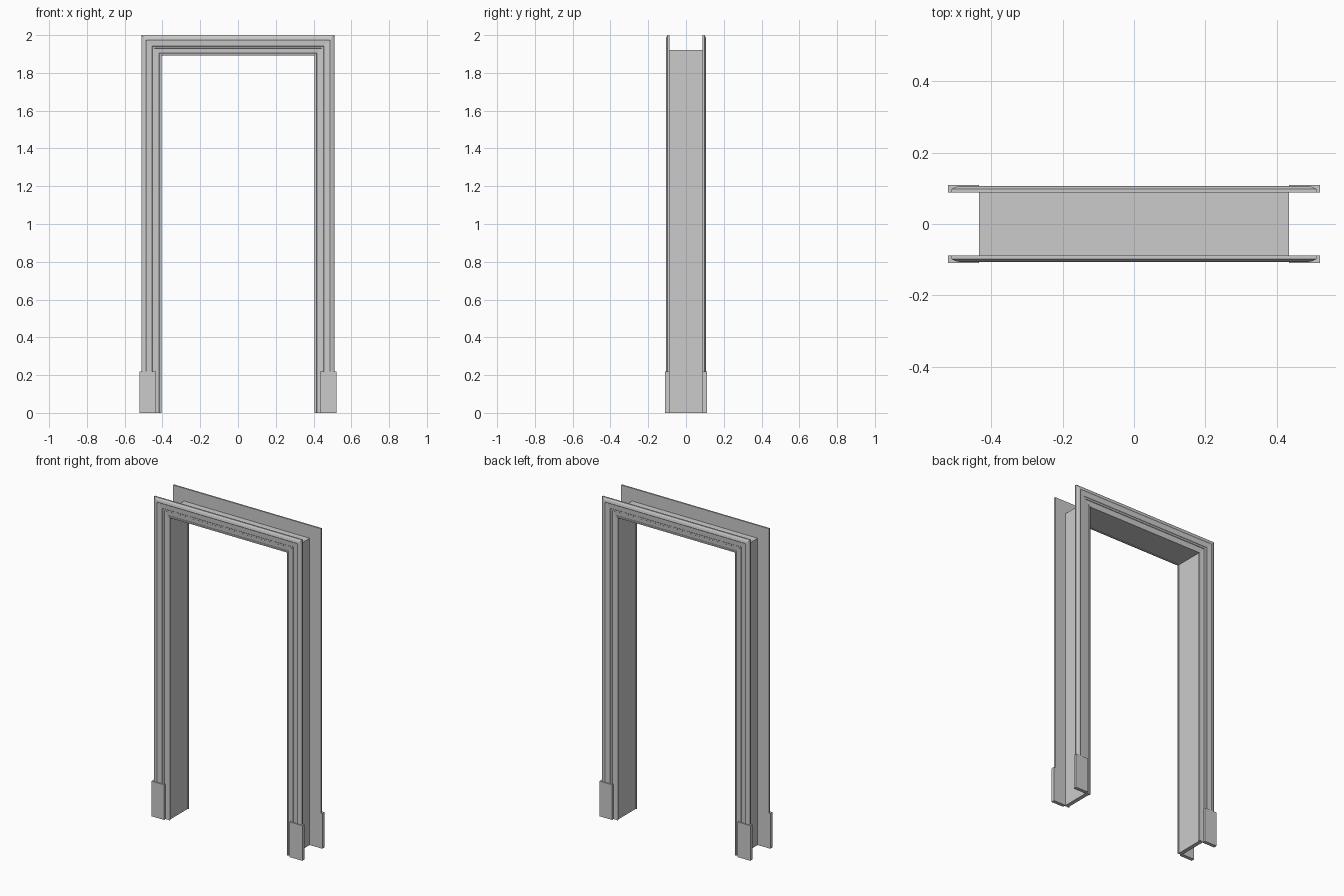
import bpy, bmesh

if "Cube" in bpy.data.objects:
    bpy.data.objects.remove(bpy.data.objects["Cube"])


def make_object(name, bm):
    bmesh.ops.recalc_face_normals(bm, faces=bm.faces)
    me = bpy.data.meshes.new(name)
    bm.to_mesh(me)
    bm.free()
    ob = bpy.data.objects.new(name, me)
    bpy.context.collection.objects.link(ob)
    return ob


def box(name, lo, hi):
    bm = bmesh.new()
    bmesh.ops.create_cube(bm, size=1)
    for v in bm.verts:
        for i in range(3):
            v.co[i] = lo[i] + (v.co[i] + 0.5) * (hi[i] - lo[i])
    return make_object(name, bm)


def mirror(ob, x=False, y=False):
    m = ob.modifiers.new("mirror", 'MIRROR')
    m.use_axis = (x, y, False)
    m.use_mirror_merge = False


# Casing moulding: (distance from opening edge, y depth), swept with mitred corners
profile = [(0.0, 0.088), (0.0, 0.096), (0.004, 0.098), (0.010, 0.098),
           (0.012, 0.095), (0.036, 0.097), (0.038, 0.100), (0.048, 0.101),
           (0.050, 0.103), (0.078, 0.105), (0.082, 0.107),
           (0.096, 0.104), (0.107, 0.098), (0.107, 0.088)]
IN_X, IN_Z = 0.405, 1.893
bm = bmesh.new()
rings = []
for side, top in ((-1, 0), (-1, 1), (1, 1), (1, 0)):
    rings.append([bm.verts.new((side * (IN_X + d), -y, (IN_Z + d) * top))
                  for d, y in profile])
n = len(profile)
for a, b in zip(rings, rings[1:]):
    for i in range(n):
        j = (i + 1) % n
        bm.faces.new((a[i], a[j], b[j], b[i]))
bm.faces.new(rings[0])
bm.faces.new(rings[-1])
casing = make_object("door_casing", bm)
mirror(casing, y=True)

# Jamb lining: two legs and a head board between them
jamb = box("side_jamb", (0.41, -0.088, 0), (0.435, 0.088, 1.92))
mirror(jamb, x=True)
box("head_jamb", (-0.41, -0.088, 1.897), (0.41, 0.088, 1.92))

# Plinth blocks at the four feet
plinth = box("plinth_block", (0.435, -0.11, 0), (0.522, -0.088, 0.22))
mirror(plinth, x=True, y=True)
